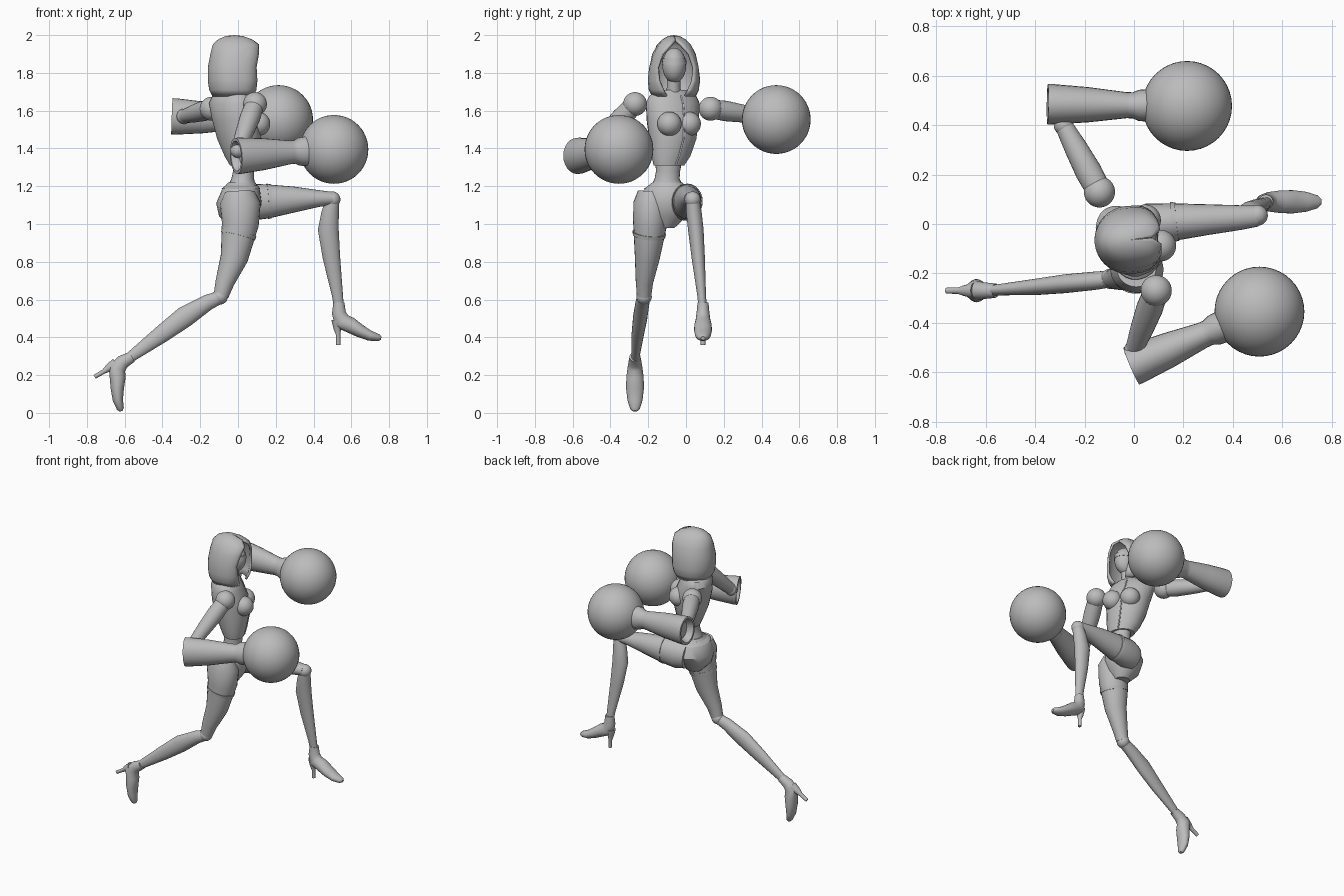
import bpy, bmesh, math
from mathutils import Vector, Matrix

if "Cube" in bpy.data.objects:
    bpy.data.objects.remove(bpy.data.objects["Cube"])

grey = bpy.data.materials.new("plain grey")
grey.use_nodes = True
grey.diffuse_color = (0.5, 0.5, 0.5, 1)
grey.node_tree.nodes["Principled BSDF"].inputs["Base Color"].default_value = (0.5, 0.5, 0.5, 1)


def finish(name, bm, sharp=40):
    bmesh.ops.recalc_face_normals(bm, faces=bm.faces)
    mesh = bpy.data.meshes.new(name)
    bm.to_mesh(mesh)
    bm.free()
    obj = bpy.data.objects.new(name, mesh)
    bpy.context.collection.objects.link(obj)
    mesh.materials.append(grey)
    bpy.ops.object.select_all(action='DESELECT')
    obj.select_set(True)
    bpy.context.view_layer.objects.active = obj
    bpy.ops.object.shade_smooth_by_angle(angle=math.radians(sharp))
    return obj


def tube(name, rows, axis=None, yaw=0, sides=24):
    """Loft of ellipses; each row is a centre, a sideways radius and a second radius."""
    bm = bmesh.new()
    centres = [Vector(r[0]) for r in rows]
    rings = []
    for i, (c, ru, rv) in enumerate(rows):
        ahead = centres[min(i + 1, len(rows) - 1)] - centres[max(i - 1, 0)]
        t = (Vector(axis) if axis else ahead).normalized()
        y = Vector((0, 1, 0))
        u = (y - t * y.dot(t)).normalized()
        u = Matrix.Rotation(yaw, 3, t) @ u
        v = t.cross(u)
        ring = []
        for k in range(sides):
            a = math.tau * k / sides
            ring.append(bm.verts.new(centres[i] + u * ru * math.cos(a) + v * rv * math.sin(a)))
        rings.append(ring)
    for a, b in zip(rings, rings[1:]):
        for k in range(sides):
            n = (k + 1) % sides
            bm.faces.new((a[k], a[n], b[n], b[k]))
    bm.faces.new(rings[0])
    bm.faces.new(rings[-1])
    return finish(name, bm)


def ball(name, centre, size):
    bm = bmesh.new()
    scale = Vector(size) if isinstance(size, tuple) else Vector((size,) * 3)
    bmesh.ops.create_uvsphere(bm, u_segments=40, v_segments=24, radius=1,
                              matrix=Matrix.LocRotScale(Vector(centre), None, scale))
    return finish(name, bm)


# Chest shell, its centre seam, and bust
chest_yaw = math.radians(31)
facing = Vector((math.cos(chest_yaw), math.sin(chest_yaw), 0))
side = Vector((-facing.y, facing.x, 0))
chest = [((-.02, -.07, 1.71), .07, .05), ((-.035, -.07, 1.68), .135, .085),
         ((-.035, -.07, 1.64), .155, .105), ((-.01, -.07, 1.55), .145, .12),
         ((.005, -.07, 1.45), .13, .11), ((.02, -.08, 1.36), .11, .085),
         ((.03, -.09, 1.31), .085, .068)]
tube("chest", chest, (0, 0, 1), chest_yaw)
tube("chest_seam", [(Vector(c) + facing * d, .005, .004) for c, w, d in chest[1:]], sides=8)
for label, s in (("front", -1), ("back", 1)):
    ball(label + "_bust", Vector((.02, -.07, 1.53)) + facing * .065 + side * s * .06, .064)

# Waist, belt and pelvis
tube("waist", [((.03, -.09, 1.36), .075, .06), ((.03, -.095, 1.28), .064, .056),
               ((.025, -.1, 1.24), .066, .06), ((.02, -.1, 1.19), .09, .078)], (0, 0, 1))
tube("pelvis", [((.02, -.1, 1.22), .08, .072), ((.015, -.1, 1.18), .125, .1),
                ((.005, -.1, 1.11), .145, .12), ((0, -.105, 1.04), .11, .1),
                ((.01, -.11, .98), .05, .05)], (0, 0, 1), math.radians(-10))
tube("belt", [((.02, -.1, 1.205), .098, .085), ((.015, -.1, 1.185), .126, .103)],
     (0, 0, 1), math.radians(-10))

# Neck, face and visor
tube("neck", [((-.02, -.07, 1.66), .052, .055), ((0, -.065, 1.72), .036, .042),
              ((.005, -.065, 1.79), .036, .045)])
ball("face", (.02, -.062, 1.84), (.075, .063, .093))
tube("visor", [((.02, -.062, 1.845), .066, .078), ((.02, -.062, 1.875), .062, .074)], (0, 0, 1))

# Hood: open arcs stacked upwards, closed at the crown
hood_rows = [(1.675, -.025, .11, .115, .05), (1.71, -.025, .128, .132, .07),
             (1.76, -.022, .138, .138, .092), (1.83, -.02, .14, .13, .098),
             (1.90, -.012, .135, .114, .072), (1.95, -.01, .124, .088, .028),
             (1.978, -.015, .09, .06, .001), (1.995, -.02, .045, .03, .001)]
steps = 28
bm = bmesh.new()
turn = Matrix.Rotation(math.radians(6), 3, 'Z')
rings = []
for z, cx, rx, ry, gap in hood_rows:
    g = math.asin(gap / ry)
    ring = []
    for k in range(steps + 1):
        a = g + (math.tau - 2 * g) * k / steps
        c = math.cos(a)
        x = rx * (c ** .6 if c > 0 else c)
        p = turn @ Vector((x, ry * math.sin(a), 0))
        ring.append(bm.verts.new(p + Vector((cx, -.065, z))))
    rings.append(ring)
for a, b in zip(rings, rings[1:]):
    for k in range(steps):
        bm.faces.new((a[k], a[k + 1], b[k + 1], b[k]))
crown = bm.verts.new((-.02, -.065, 2))
for k in range(steps):
    bm.faces.new((rings[-1][k], rings[-1][k + 1], crown))
hood = finish("hood", bm)
shell = hood.modifiers.new("thickness", 'SOLIDIFY')
shell.thickness = .014
shell.offset = -1


# Arms: shoulder ball, upper arm, hollow-ended gauntlet, round fist
def arm(label, shoulder, elbow, start, end, fist):
    s, e = Vector(shoulder), Vector(elbow)
    a, b = Vector(start), Vector(end)
    ball(label + "_shoulder", s, .063)
    tube(label + "_upper_arm", [(s, .05, .05), (s.lerp(e, .3), .054, .054),
                                (s.lerp(e, .65), .047, .047), (e, .036, .036)])
    ball(label + "_elbow", e, .04)
    profile = [(.1, .06), (0, .08), (0, .096), (.06, .096), (.4, .084), (.78, .062),
               (.84, .062), (.9, .074), (1.05, .08)]
    tube(label + "_gauntlet", [(a.lerp(b, t), r * .85, r) for t, r in profile], b - a)
    ball(label + "_fist", fist, .182)


arm("front", (.09, -.27, 1.635), (0, -.51, 1.39), (-.01, -.575, 1.36), (.36, -.415, 1.385),
    (.508, -.355, 1.395))
arm("back", (-.14, .13, 1.61), (-.285, .40, 1.57), (-.35, .485, 1.57), (.06, .48, 1.555),
    (.215, .478, 1.553))


# Heeled foot, shaped once and turned to suit each leg
def foot(label, ankle, degrees):
    turn = Matrix.Rotation(-math.radians(degrees), 3, 'Y')

    def place(x, z):
        return Vector(ankle) + turn @ Vector((x, 0, z))

    sole = [(0, .025, .029, .029), (0, -.03, .034, .037), (.015, -.075, .04, .046),
            (.06, -.095, .046, .042), (.11, -.125, .047, .035), (.165, -.152, .04, .027),
            (.21, -.162, .026, .019), (.224, -.165, .012, .009)]
    tube(label + "_foot", [(place(x, z), w, h) for x, z, w, h in sole])
    tube(label + "_heel", [(place(-.005, -.07), .032, .035), (place(-.008, -.115), .022, .02),
                           (place(-.004, -.145), .013, .012), (place(-.003, -.2), .012, .011)])


# Leg stretched back
tube("front_thigh", [((.01, -.18, 1.17), .075, .08), ((.012, -.185, 1.11), .094, .108),
                     ((.012, -.19, 1.0), .09, .098), ((-.02, -.205, .82), .066, .073),
                     ((-.07, -.22, .69), .046, .05), ((-.09, -.222, .62), .038, .04)])
ball("front_knee", (-.095, -.222, .615), .041)
tube("front_shin", [((-.09, -.222, .615), .034, .034), ((-.16, -.23, .585), .037, .042),
                    ((-.28, -.242, .51), .038, .056), ((-.4, -.255, .42), .033, .047),
                    ((-.57, -.268, .295), .021, .028)])
foot("front", (-.583, -.27, .285), -61)
tube("front_thigh_band", [((.005, -.194, .955), .089, .095), ((0, -.196, .935), .086, .092)])

# Leg raised forward
tube("back_thigh", [((.0, -.01, 1.11), .07, .085), ((.06, 0, 1.115), .084, .098),
                    ((.16, .008, 1.12), .076, .09), ((.3, .018, 1.13), .062, .068),
                    ((.43, .026, 1.135), .05, .044), ((.5, .032, 1.135), .042, .035)])
ball("back_knee", (.5, .035, 1.13), .042)
tube("back_shin", [((.5, .035, 1.13), .036, .036), ((.488, .042, 1.06), .041, .046),
                   ((.478, .052, .97), .041, .055), ((.495, .065, .82), .035, .046),
                   ((.527, .083, .62), .023, .029), ((.534, .088, .56), .022, .026)])
foot("back", (.534, .09, .56), 0)
tube("back_thigh_band", [((.155, .008, 1.12), .081, .094), ((.175, .01, 1.121), .078, .09)])
